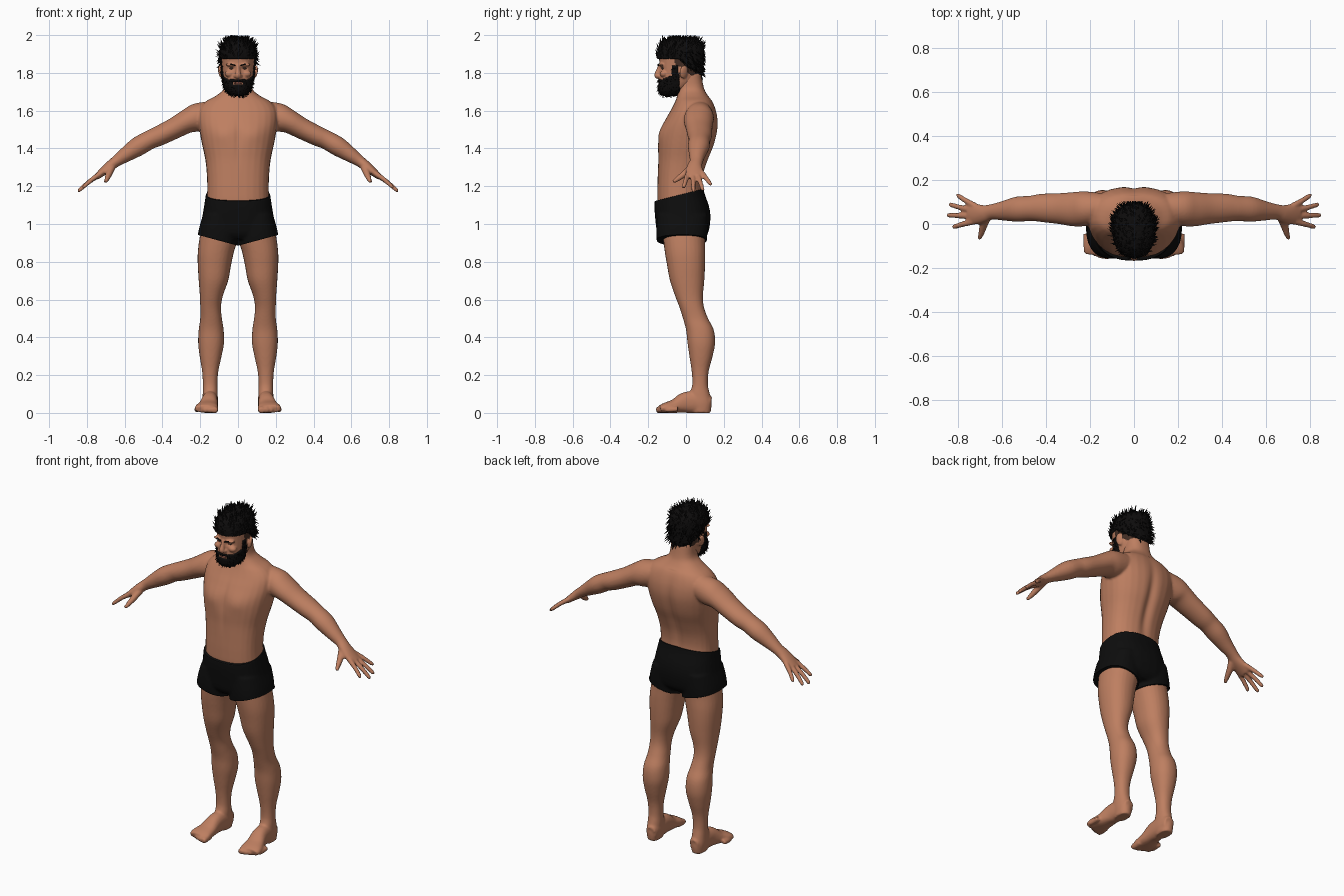
import bpy, bmesh, math, random
from mathutils import Vector, Matrix

if "Cube" in bpy.data.objects:
    bpy.data.objects.remove(bpy.data.objects["Cube"])

random.seed(4)
X, Y, Z = Vector((1, 0, 0)), Vector((0, 1, 0)), Vector((0, 0, 1))
BOTH = (1, -1)


def material(name, rgb):
    m = bpy.data.materials.new(name)
    m.diffuse_color = (*rgb, 1)
    m.use_nodes = True
    m.node_tree.nodes["Principled BSDF"].inputs["Base Color"].default_value = m.diffuse_color
    return m


SKIN = material("skin", (0.515, 0.212, 0.119))
BLACK = material("black cloth", (0.004, 0.004, 0.004))
HAIR = material("black hair", (0.004, 0.0035, 0.0035))
FADE = material("shaved hair", (0.055, 0.026, 0.017))
LIP = material("lips", (0.30, 0.10, 0.07))
EYE = material("eyes", (0.12, 0.07, 0.05))


def refine(rows, k=4):
    """Catmull-Rom interpolation of rows of numbers."""
    out, n = [], len(rows)
    for i in range(n - 1):
        q = [rows[max(i - 1, 0)], rows[i], rows[i + 1], rows[min(i + 2, n - 1)]]
        for j in range(k):
            t = j / k
            out.append([0.5 * (2 * b + (c - a) * t + (2 * a - 5 * b + 4 * c - d) * t * t
                               + (3 * b - a - 3 * c + d) * t ** 3) for a, b, c, d in zip(*q)])
    return out + [list(rows[-1])]


def tube(bm, pts, ref=Y, axis=None, e=2.0, sides=BOTH, n=28):
    """Loft superellipses; each point is x, y, z, radius along ref, other radius."""
    pts = refine(pts)
    for s in sides:
        rings = []
        for i, p in enumerate(pts):
            a, b = pts[max(i - 1, 0)], pts[min(i + 1, len(pts) - 1)]
            d = axis or (Vector(b[:3]) - Vector(a[:3])).normalized()
            u = (ref - d * ref.dot(d)).normalized()
            v = d.cross(u)
            ring = []
            for k in range(n):
                c, w = math.cos(math.tau * k / n), math.sin(math.tau * k / n)
                c, w = (math.copysign(abs(q) ** (2 / e), q) for q in (c, w))
                co = Vector(p[:3]) + u * p[3] * c + v * p[4] * w
                ring.append(bm.verts.new((co.x * s, co.y, co.z)))
            rings.append(ring)
        for r0, r1 in zip(rings, rings[1:]):
            for k in range(n):
                bm.faces.new((r0[k], r0[(k + 1) % n], r1[(k + 1) % n], r1[k]))
        bm.faces.new(rings[0][::-1])
        bm.faces.new(rings[-1])


def stack(bm, rows, e=2.0, sides=BOTH):
    """Loft level sections given as z, x min, x max, y front, y back."""
    tube(bm, [((a + b) / 2, (f + k) / 2, z, (k - f) / 2, (b - a) / 2)
              for z, a, b, f, k in rows], axis=Z, e=e, sides=sides)


def ball(bm, c, r, sides=BOTH):
    for s in sides:
        bmesh.ops.create_uvsphere(bm, u_segments=20, v_segments=12, radius=1, matrix=Matrix.Translation(
            (c[0] * s, c[1], c[2])) @ Matrix.Diagonal((*r, 1)))


def finish(name, bm, mat, voxel=0, smooth=4, sculpt=None):
    """Make the object, fuse its pieces and sculpt its vertices."""
    bmesh.ops.recalc_face_normals(bm, faces=bm.faces)
    me = bpy.data.meshes.new(name)
    bm.to_mesh(me)
    bm.free()
    ob = bpy.data.objects.new(name, me)
    bpy.context.collection.objects.link(ob)
    if voxel:
        m = ob.modifiers.new("fuse", 'REMESH')
        m.mode, m.voxel_size = 'VOXEL', voxel
        m = ob.modifiers.new("relax", 'SMOOTH')
        m.factor, m.iterations = 0.5, smooth
        bpy.context.view_layer.update()
        dg = bpy.context.evaluated_depsgraph_get()
        me = bpy.data.meshes.new_from_object(ob.evaluated_get(dg))
        ob.modifiers.clear()
        ob.data = me
    if sculpt:
        for v in me.vertices:
            sculpt(v.co)
    me.materials.clear()
    me.materials.append(mat)
    me.shade_smooth()
    return ob


def bump(a, ra, b=0.0, rb=1.0):
    return math.exp(-(a / ra) ** 2 - (b / rb) ** 2)


# Body: torso, arms, hands, legs and feet fused together
bm = bmesh.new()
stack(bm, [(z, -x, x, f, k) for z, x, f, k in (
    (0.98, .18, -.13, .11), (1.10, .168, -.15, .103), (1.18, .163, -.152, .085), (1.26, .165, -.15, .092),
    (1.34, .173, -.148, .118), (1.42, .19, -.148, .15), (1.50, .205, -.134, .168), (1.56, .212, -.106, .168),
    (1.61, .205, -.077, .157), (1.65, .17, -.057, .14), (1.68, .115, -.047, .116), (1.72, .074, -.045, .095),
    (1.80, .068, -.045, .08))], e=2.4, sides=(1,))
stack(bm, ((1.02, .0, .185, -.13, .115), (.93, .0, .203, -.122, .102), (.85, .022, .213, -.112, .102),
           (.78, .037, .213, -.10, .101), (.70, .052, .208, -.085, .097), (.62, .08, .202, -.058, .09),
           (.56, .09, .2, -.035, .095), (.50, .085, .2, -.016, .117), (.44, .076, .208, .0, .147),
           (.37, .074, .211, .008, .154), (.30, .087, .203, .018, .141), (.22, .104, .19, .03, .12),
           (.15, .109, .186, .033, .116), (.10, .107, .187, .02, .126), (.05, .107, .188, .02, .136),
           (.0, .112, .182, .03, .13)), e=2.2)
tube(bm, ((.143, .128, .045, .03, .04), (.145, .08, .055, .04, .056), (.15, .0, .055, .043, .056),
          (.158, -.06, .036, .052, .037), (.166, -.11, .027, .062, .027), (.168, -.137, .02, .058, .02)),
     ref=X, e=2.3)
for i in range(5):  # toes
    x, y, r = .124 + .0235 * i, -.152 + .003 * i * i, .019 - .0015 * i
    tube(bm, ((x, y + .06, .02, r, r), (x, y + .015, .017, r, r), (x, y - .006, .014, r * .8, r * .7)), ref=X)
tube(bm, ((.14, .075, 1.58, .065, .07), (.215, .07, 1.563, .078, .076), (.27, .067, 1.543, .078, .063),
          (.34, .07, 1.505, .07, .056), (.42, .073, 1.466, .064, .053), (.47, .071, 1.444, .057, .05),
          (.53, .067, 1.41, .057, .051), (.59, .06, 1.37, .045, .041), (.645, .055, 1.332, .035, .03),
          (.68, .046, 1.305, .04, .027), (.72, .045, 1.273, .048, .021), (.75, .05, 1.248, .043, .016)))
for bx, by, tx, ty in ((.73, .010, .822, -.012), (.74, .036, .847, .04),
                       (.735, .062, .837, .087), (.72, .082, .803, .128)):  # fingers
    zb, zt = 1.262 - (bx - .735) * .8, 1.262 - (tx - .735) * .8
    tube(bm, ((bx, by, zb, .014, .014), ((bx + tx) / 2, (by + ty) / 2, (zb + zt) / 2 + .004, .0125, .0125),
              (tx - .006, ty, zt + .005, .011, .010), (tx, ty, zt, .006, .006)))
tube(bm, ((.668, .03, 1.30, .02, .02), (.682, -.005, 1.268, .018, .018), (.692, -.04, 1.242, .014, .014),
          (.702, -.068, 1.222, .009, .009)), ref=X)  # thumb


def shape_body(c):
    x = abs(c.x)
    if 1.15 < c.z < 1.66 and x < .2:
        if c.y > .03:    # spine groove and shoulder blades
            c.y -= .016 * bump(c.x, .025, c.z - 1.38, .19)
        elif c.y < -.03:  # chest muscles with breastbone groove
            c.y -= .009 * bump(x - .085, .06, c.z - 1.475, .05)
            c.y += .007 * bump(c.x, .016, c.z - 1.45, .12)
    c.z = max(c.z, 0)


finish("body", bm, SKIN, .0065, 4, shape_body)

# Shorts
bm = bmesh.new()
stack(bm, [(z, -x, x, f, k) for z, x, f, k in (
    (1.23, .166, -.158, .092), (1.17, .169, -.162, .096), (1.10, .179, -.167, .12), (1.05, .187, -.165, .129),
    (1.0, .197, -.160, .127), (.95, .2, -.152, .116), (.92, .17, -.13, .09))], e=2.4, sides=(1,))
stack(bm, ((1.05, .01, .185, -.15, .115), (.97, .0, .208, -.157, .115), (.90, .0, .216, -.154, .11),
           (.82, .0, .218, -.14, .11)), e=2.4)


def shape_shorts(c):
    c.z = min(max(c.z, .885 + .27 * abs(c.x)), 1.155 + .25 * (c.y + .03))


finish("shorts", bm, BLACK, .008, 4, shape_shorts)

# Head with nose, brow, cheeks and ears
bm = bmesh.new()
stack(bm, [(z, -x, x, f, k) for z, x, f, k in (
    (1.688, .035, -.125, -.055), (1.71, .06, -.141, .0), (1.75, .074, -.143, .055), (1.80, .082, -.140, .078),
    (1.85, .085, -.141, .084), (1.90, .085, -.143, .084), (1.94, .077, -.13, .078), (1.962, .058, -.105, .058),
    (1.974, .03, -.07, .03))], e=2.2, sides=(1,))
tube(bm, ((0, -.135, 1.84, .012, .010), (0, -.145, 1.81, .014, .012), (0, -.154, 1.787, .014, .016),
          (0, -.145, 1.775, .01, .014)), sides=(1,))
ball(bm, (.013, -.143, 1.783), (.010, .012, .009))
ball(bm, (.035, -.130, 1.843), (.032, .016, .009))
ball(bm, (.045, -.118, 1.795), (.025, .02, .018))
for s in BOTH:
    m = Matrix.Translation((.09 * s, -.012, 1.805)) @ Matrix.Rotation(.5 * s, 4, 'Z') \
        @ Matrix.Rotation(.2 * s, 4, 'Y') @ Matrix.Diagonal((.011, .024, .036, 1))
    bmesh.ops.create_uvsphere(bm, u_segments=20, v_segments=12, radius=1, matrix=m)


def shape_head(c):
    if c.y < -.09:  # eye sockets
        c.y += .010 * bump(abs(c.x) - .033, .017, c.z - 1.824, .010)


head = finish("head", bm, SKIN, .0045, 3, shape_head)


def cover(name, mat, rule, thick, jitter=0.0, spikes=0, length=0.0, flow=None):
    """Lift the head faces chosen by a rule into a shell, with optional tufts."""
    bm = bmesh.new()
    bm.from_mesh(head.data)
    bm.normal_update()
    bmesh.ops.delete(bm, geom=[f for f in bm.faces if not rule(f.calc_center_median())], context='FACES')
    for v, n in [(v, v.normal.copy()) for v in bm.verts]:
        v.co += n * (thick * (.3 if v.is_boundary else 1) + random.uniform(0, jitter))
    roots = [(f.calc_center_median(), f.normal.copy()) for f in random.choices(list(bm.faces), k=spikes)]
    for c, n in roots:
        d = (n * .5 + flow(c) + Vector([random.uniform(-.3, .3) for _ in range(3)])).normalized()
        u = d.orthogonal().normalized()
        w, r = d.cross(u), length * random.uniform(.13, .22)
        tip = c + d * length * random.uniform(.5, 1.1)
        tip = Vector((tip.x, min(max(tip.y, -.163), .105), min(tip.z, 2.0)))
        base = [bm.verts.new(c - n * .004 + u * r * math.cos(a) + w * r * math.sin(a)) for a in (0, 2.1, 4.2)]
        t = bm.verts.new(tip)
        for k in range(3):
            bm.faces.new((base[k], base[(k + 1) % 3], t))
    me = bpy.data.meshes.new(name)
    bm.to_mesh(me)
    bm.free()
    me.materials.clear()
    me.materials.append(mat)
    me.shade_smooth()
    bpy.context.collection.objects.link(bpy.data.objects.new(name, me))


# Hair on top, shaved sides and beard
def in_hair(c):
    return c.z > 1.875 - max(0, c.y + .04) * .78


def in_fade(c):
    return c.y > -.062 and c.z > 1.835 - max(0, c.y + .03) * .85 and c.y + .9 * (c.z - 1.835) > -.045 \
        and abs(c.x) < .09


def in_beard(c):
    mouth = abs(c.x) < .024 and abs(c.z - 1.746) < .006 and c.y < -.1
    cheek = c.y < -.035 and c.z < 1.766 + max(0, c.y + .125) * .4
    sideburn = -.075 < c.y < -.042 and c.z < 1.84
    return abs(c.x) < .09 and (cheek or sideburn) and not mouth


cover("hair", HAIR, in_hair, .009, .004, 420, .036,
      lambda c: Vector((0, .35, .8)) if c.z > 1.925 else Vector((0, .3, -.6 if c.y > -.05 else .7)))
cover("shaved_sides", FADE, in_fade, .0025)
cover("beard", HAIR, in_beard, .007, .003, 420, .014, lambda c: Vector((0, -.1, -.7)))

# Eyes, eyebrows and lips
bm = bmesh.new()
ball(bm, (.033, -.121, 1.824), (.012, .009, .006))
finish("eyes", bm, EYE)
bm = bmesh.new()
tube(bm, ((.013, -.146, 1.838, .004, .003), (.034, -.144, 1.845, .005, .004), (.06, -.122, 1.842, .004, .002)), n=10)
finish("eyebrows", bm, HAIR)
bm = bmesh.new()
ball(bm, (0, -.140, 1.746), (.022, .007, .006), sides=(1,))
finish("lips", bm, LIP)
